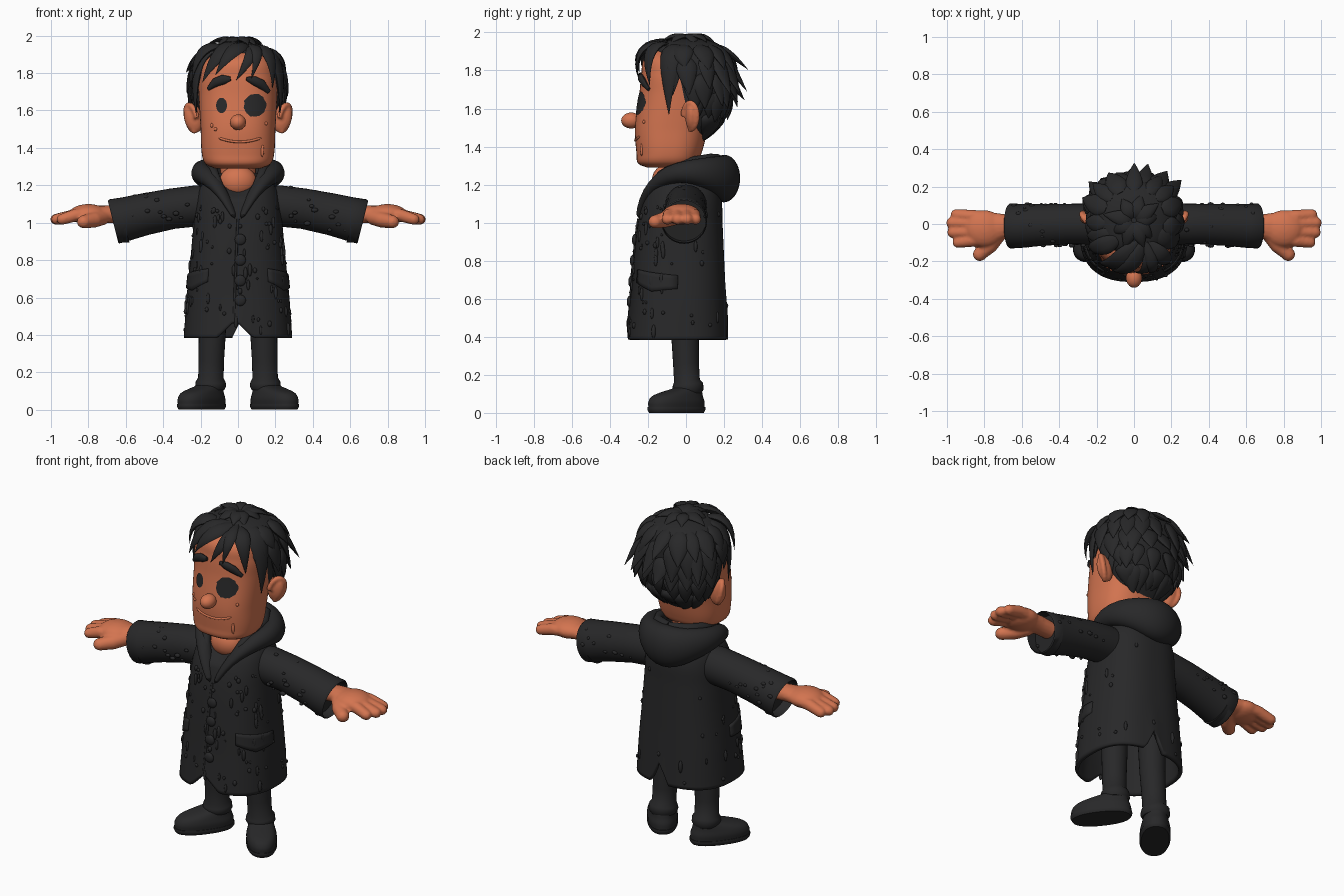
import bpy, bmesh, math, random
from mathutils import Vector, Matrix

if "Cube" in bpy.data.objects:
    bpy.data.objects.remove(bpy.data.objects["Cube"])
random.seed(4)
rad, rnd, new = math.radians, random.uniform, bmesh.new

def material(name, rgb):
    m = bpy.data.materials.new(name)
    m.diffuse_color = (*rgb, 1)
    m.use_nodes = True
    m.node_tree.nodes["Principled BSDF"].inputs["Base Color"].default_value = m.diffuse_color
    return m

DARK = material("charcoal", (0.021, 0.021, 0.022))
SKIN = material("warm skin", (0.65, 0.175, 0.08))

def finish(name, bm, mat, mirror=False, angle=50):
    bmesh.ops.recalc_face_normals(bm, faces=bm.faces)
    me = bpy.data.meshes.new(name)
    bm.to_mesh(me)
    me.materials.append(mat)
    me.polygons.foreach_set("use_smooth", [True] * len(me.polygons))
    me.set_sharp_from_angle(angle=rad(angle))
    ob = bpy.data.objects.new(name, me)
    bpy.context.collection.objects.link(ob)
    if mirror:
        ob.modifiers.new("mirror", "MIRROR").use_mirror_merge = False
    return ob

def skin_rings(bm, rings, caps=(True, True)):
    vs = [[bm.verts.new(p) for p in r] for r in rings]
    n = len(vs[0])
    for a, b in zip(vs, vs[1:]):
        for i in range(n):
            bm.faces.new((a[i], a[(i + 1) % n], b[(i + 1) % n], b[i]))
    for cap, ring in zip(caps, (vs[0], vs[-1])):
        if cap:
            bm.faces.new(ring)

def sample(rows, z):
    """Smoothly interpolate profile rows (z, centre y, rx, ry)."""
    z = min(max(z, rows[0][0]), rows[-1][0])
    i = max(k for k in range(len(rows) - 1) if rows[k][0] <= z)
    a, b, p, q = rows[i], rows[i + 1], rows[max(i - 1, 0)], rows[min(i + 2, len(rows) - 1)]
    h = b[0] - a[0]
    t = (z - a[0]) / h
    return [(2*t**3 - 3*t*t + 1) * a[k] + (t**3 - 2*t*t + t) * (b[k] - p[k]) / (b[0] - p[0]) * h
            + (3*t*t - 2*t**3) * b[k] + (t**3 - t*t) * (q[k] - a[k]) / (q[0] - a[0]) * h for k in (1, 2, 3)]

def surf(rows, ang, z, n=2.5, off=0):
    cy, rx, ry = sample(rows, z)
    f = lambda v: math.copysign(abs(v) ** (2 / n), v)
    return Vector(((rx + off) * f(math.cos(ang)), cy + (ry + off) * f(math.sin(ang)), z))

def loft(bm, rows, steps, segs=48, n=2.5, caps=(True, True)):
    z0, dz = rows[0][0], rows[-1][0] - rows[0][0]
    skin_rings(bm, [[surf(rows, math.tau * i / segs, z0 + dz * k / steps, n) for i in range(segs)]
                    for k in range(steps + 1)], caps)

def tube(bm, pts, radii, up=(0, 0, 1), segs=16):
    pts, rings = [Vector(p) for p in pts], []
    for k, p in enumerate(pts):
        t = (pts[min(k + 1, len(pts) - 1)] - pts[max(k - 1, 0)]).normalized()
        side = t.cross(Vector(up)).normalized()
        a, b = radii[k] if isinstance(radii[k], tuple) else (radii[k],) * 2
        rings.append([p + side * a * math.cos(w) + side.cross(t) * b * math.sin(w)
                      for w in (math.tau * i / segs for i in range(segs))])
    skin_rings(bm, rings)

def ball(bm, c, r, rot=Matrix(), sub=3):
    m = Matrix.Translation(c) @ rot.to_4x4() @ Matrix.Diagonal((*r, 1))
    bmesh.ops.create_icosphere(bm, subdivisions=sub, radius=1, matrix=m)

# head, neck, nose, ears
HEAD = [(1.29, -.105, .12, .10), (1.308, -.1, .168, .15), (1.36, -.09, .192, .17), (1.5, -.075, .2, .193),
        (1.68, -.035, .21, .21), (1.78, -.025, .212, .21), (1.87, -.025, .185, .19), (1.93, -.02, .09, .1)]
bm = new(); loft(bm, HEAD, 60, 64, 2.5); finish("head", bm, SKIN)

def face(x, z, off=0.0):
    cy, rx, ry = sample(HEAD, z)
    return Vector((x, cy - ry * (1 - min(abs(x / rx), 1) ** 2.5) ** .4 - off, z))

bm = new()
tube(bm, [(0, -.02, 1.1), (0, -.03, 1.25), (0, -.035, 1.36)], [.11, .095, .1], (0, 1, 0), 24)
ball(bm, (0, -.105, 1.22), (.1, .075, .085))
finish("neck", bm, SKIN)
bm = new(); ball(bm, (0, -.288, 1.537), (.043, .053, .042)); finish("nose", bm, SKIN)
bm = new()
ball(bm, (.238, .03, 1.56), (.05, .034, .082), Matrix.Rotation(.22, 4, "Y"))
ear = [(.247 + .028 * math.cos(a) + .015 * math.sin(a), .022 + .036 * math.cos(a), 1.56 + .07 * math.sin(a))
       for a in (rad(d) for d in range(-100, 181, 20))]
tube(bm, ear, [.015] * len(ear), (1, 0, 0), 10)
ears = finish("ears", bm, SKIN, True, 180)
rm = ears.modifiers.new("blend", "REMESH")
rm.mode, rm.voxel_size, rm.use_smooth_shade = "VOXEL", .008, True

# mouth, painted eyes, eyebrows
bm = new()
smile = [face(x, 1.432 + 1.7 * (x - .01) ** 2, -.001) for x in (.01 + .0115 * i for i in range(-10, 11))]
tube(bm, smile, [.002] + [.007] * 19 + [.002], (0, -1, 0), 8)
finish("mouth", bm, SKIN)
bm = new()
for cx, rx, rz, rough in ((-.088, .029, .041, 0), (.09, .06, .061, .06)):
    edge = [1 + rnd(-rough, rough) for i in range(32)]
    skin_rings(bm, [[face(cx + rx * f * edge[i] * math.cos(i * math.pi / 16),
                          1.627 + rz * f * edge[i] * math.sin(i * math.pi / 16), .005) for i in range(32)]
                    for f in (1, .75, .5, .25)], (False, True))
finish("eyes", bm, DARK)
bm = new()
for pts in (((-.16, 1.715), (-.12, 1.75), (-.08, 1.765), (-.04, 1.77)),
            ((.045, 1.77), (.085, 1.76), (.125, 1.74), (.165, 1.70))):
    tube(bm, [face(x, z, .008) for x, z in pts], [(.01, .008), (.024, .016), (.026, .016), (.012, .008)],
         (0, -1, 0), 10)
finish("eyebrows", bm, DARK)

# hair cap and locks
HAIR = [(1.42, .03, .10, .06), (1.5, .055, .165, .095), (1.6, .06, .212, .15), (1.7, .055, .228, .17),
        (1.8, .045, .235, .185), (1.88, .03, .215, .195), (1.93, .02, .165, .165), (1.96, .015, .1, .105),
        (1.975, .015, .02, .02)]
bm = new(); loft(bm, HAIR, 50, 48, 2.2); finish("hair_cap", bm, DARK)

def lock(bm, p0, p1, p2, w):
    p0, p1, p2 = Vector(p0), Vector(p1), Vector(p2)
    prof = (.4, .8, 1, 1, .9, .75, .55, .3, .03)
    tube(bm, [p0*(1-t)**2 + p1*2*t*(1-t) + p2*t*t for t in (k / 8 for k in range(9))],
         [(w * f, w * f * .38) for f in prof], (p0 + p1 + p2) / 3 - Vector((0, 0, 1.72)), 10)

bm = new()
for i in range(9):  # crown whorl
    a, r = math.tau * i / 9 + rnd(-.2, .2), rnd(.13, .17)
    c, s = math.cos(a), math.sin(a)
    lock(bm, (.01 * c, .02 + .01 * s, 1.965), (.08 * c, .02 + .08 * s, 2.0), (r * c, .02 + r * s, rnd(1.93, 1.96)), .042)
for z, count, size, flare in ((1.93, 11, .14, .055), (1.87, 12, .17, .07), (1.78, 11, .17, .055),
                              (1.68, 10, .15, .03), (1.57, 8, .13, 0)):
    lo, hi = (-40, 220) if z > 1.8 else (-15, 195) if z > 1.6 else (25, 155)
    for i in range(count):
        a = rad(lo + (hi - lo) * (i + .5) / count + rnd(-6, 6))
        d, f = size * rnd(.8, 1.2), flare * rnd(.6, 1.3) * (.6 + .75 * max(math.sin(a), 0))
        lock(bm, surf(HAIR, a, z, 2.3, -.01), surf(HAIR, a, z - d * .4, 2.3, .022),
             surf(HAIR, a, z - d, 2.3, f), rnd(.042, .058))
for p0, p1, p2, w in (((.02, -.1, 1.95), (-.1, -.25, 1.96), (-.19, -.205, 1.75), .055),
                      ((.05, -.1, 1.95), (-.03, -.29, 1.95), (-.12, -.245, 1.79), .045),
                      ((.08, -.1, 1.94), (.1, -.3, 1.93), (-.01, -.25, 1.76), .036),
                      ((.06, -.1, 1.95), (.14, -.29, 1.95), (.07, -.25, 1.77), .032),
                      ((.08, -.1, 1.94), (.2, -.23, 1.95), (.185, -.19, 1.72), .045),
                      ((.1, -.05, 1.93), (.26, -.1, 1.92), (.222, -.09, 1.57), .06),
                      ((-.1, -.05, 1.93), (-.26, -.1, 1.92), (-.222, -.09, 1.57), .06),
                      ((-.08, -.08, 1.94), (-.22, -.15, 1.97), (-.245, -.12, 1.76), .05)):
    lock(bm, p0, p1, p2, w)
finish("hair_locks", bm, DARK)

# coat with neckline, front notch and back slit
COAT = [(.39, -.045, .29, .265), (.6, -.04, .275, .25), (.8, -.037, .255, .238), (1.0, -.03, .237, .222),
        (1.12, -.018, .225, .205), (1.2, -.01, .195, .172), (1.265, 0, .12, .11)]
bm = new(); loft(bm, COAT, 44, 96, 2.5, (False, True))
for v in bm.verts:
    x = abs(v.co.x)
    if v.co.z < .7:
        low = max(.385, .48 - .95 * abs(v.co.x + .015) if v.co.y < -.1 else .52 - 2.2 * abs(v.co.x - .03))
        v.co.z = low + (v.co.z - .39) * (.7 - low) / .31
    elif v.co.z > 1.13 and v.co.y < -.05 and x < .12:
        v.co.y += .07 * (1 - x / .12) * min((v.co.z - 1.13) / .05, 1)
sol = finish("coat", bm, DARK).modifiers.new("cloth", "SOLIDIFY")
sol.thickness, sol.offset = .022, -1

# hood roll with lapels, inner collar
bm = new()
half = [((.015, -.25, 1.02), (.02, .014)), ((.06, -.222, 1.12), (.034, .02)), ((.115, -.17, 1.2), (.042, .034)),
        ((.175, -.09, 1.255), (.05, .05)), ((.205, .0, 1.27), (.055, .057)), ((.185, .09, 1.265), (.065, .078)),
        ((.12, .165, 1.25), (.075, .102)), ((.055, .196, 1.235), (.085, .122))]
path = half + [((0, .202, 1.23), (.088, .13))] + [((-p[0], p[1], p[2]), r) for p, r in reversed(half)]
tube(bm, [p for p, r in path], [r for p, r in path], (0, 0, 1), 20)
finish("hood", bm, DARK, angle=80).modifiers.new("smooth", "SUBSURF").levels = 1
bm = new()
tube(bm, [(.085, -.185, 1.17), (.125, -.13, 1.25), (.145, -.04, 1.3), (.14, .05, 1.32), (.1, .13, 1.335),
          (0, .165, 1.335)], [.018, .026, .03, .03, .028, .026])
finish("collar", bm, DARK, True, 80)

# front seam, buttons, pocket flaps
bm = new()
tube(bm, [surf(COAT, rad(270 - .3 * k), 1.02 - .54 * k / 8, 2.5, .001) for k in range(9)], [.007] * 9, (0, -1, 0), 8)
finish("coat_seam", bm, DARK)
bm = new()
for z in (.91, .80, .69, .585):
    ball(bm, (.012, surf(COAT, rad(270), z).y - .006, z), (.03, .014, .03))
finish("buttons", bm, DARK)
bm = new()
grid = [[bm.verts.new(surf(COAT, rad(-58 + 7.2 * i), .755 - .004 * i - j / 4 * (.1 - .03 * abs(i / 4 - 1)), 2.5, .008))
         for i in range(9)] for j in range(5)]
for a, b in zip(grid, grid[1:]):
    for i in range(8):
        bm.faces.new((a[i], a[i + 1], b[i + 1], b[i]))
finish("pocket_flaps", bm, DARK, True).modifiers.new("cloth", "SOLIDIFY").thickness = .018

# sleeves with open cuffs
bm = new()
tube(bm, [(.1, 0, 1.09), (.22, 0, 1.09), (.35, 0, 1.075), (.5, -.005, 1.045), (.6, -.01, 1.02), (.66, -.01, 1.007),
          (.668, -.01, 1.005)], [.1, .11, .108, .112, .117, .121, .114], (0, 0, 1), 32)
cuff = [f for f in bm.faces if len(f.verts) > 4 and f.calc_center_median().x > .5]
bmesh.ops.inset_region(bm, faces=cuff, thickness=.02)
for v in cuff[0].verts:
    v.co.x -= .06
finish("sleeves", bm, DARK, True)

# hands: blended palm, fingers and thumb
bm = new()
tube(bm, [(.58, -.01, 1.035), (.68, -.01, 1.045), (.76, -.02, 1.045)], [(.055, .045), (.062, .048), (.085, .046)])
ball(bm, (.8, -.025, 1.045), (.105, .1, .055))
for y0, y1, tip in ((.035, .05, .95), (.0, .006, .973), (-.04, -.045, .968), (-.08, -.098, .94)):
    tube(bm, [(.79, y0, 1.045), (.87, (y0 + y1) / 2, 1.04), (tip, y1, 1.018)], [.034, .034, .03])
    ball(bm, (tip, y1, 1.018), (.031, .03, .029))
tube(bm, [(.72, -.05, 1.03), (.77, -.115, 1.015), (.825, -.162, 1.005)], [.042, .042, .036])
ball(bm, (.825, -.162, 1.005), (.037, .037, .035))
hands = finish("hands", bm, SKIN, True, 180)
rm = hands.modifiers.new("blend", "REMESH")
rm.mode, rm.voxel_size, rm.use_smooth_shade = "VOXEL", .009, True
hands.modifiers.new("soften", "SMOOTH").iterations = 2

# trousers and shoes
bm = new()
tube(bm, [(.135, -.01, .62), (.138, -.005, .4), (.143, .0, .26), (.145, .005, .17), (.146, .01, .15),
          (.146, .01, .125), (.146, .01, .105)], [.078, .072, .068, .068, .08, .083, .072], (0, 1, 0), 28)
finish("trouser_legs", bm, DARK, True)
turn = Matrix.Translation((.195, -.05, 0)) @ Matrix.Rotation(rad(37), 4, "Z")
SOLE = [(0, 0, .078, .165), (.015, 0, .086, .174), (.03, 0, .086, .174)]
SHOE = [(.028, 0, .083, .17), (.06, 0, .085, .168), (.09, .008, .078, .15), (.112, .04, .07, .113),
        (.128, .07, .064, .079), (.145, .08, .058, .062)]
for name, rows, steps in (("shoe_soles", SOLE, 4), ("shoes", SHOE, 16)):
    bm = new()
    loft(bm, rows, steps, 40, 2.3)
    bm.transform(turn)
    finish(name, bm, DARK, True)

# drips and splashes
bm = new()
for i in range(110):
    a, r = rad(rnd(185, 355) if i < 90 else rnd(0, 180)), rnd(.006, .012)
    ball(bm, surf(COAT, a, rnd(.42, 1.1)), (r, r, r * random.choice((1, 1.4, 3.2))), sub=2)
for i in range(60):
    x, a, r = rnd(.27, .65), rad(rnd(-50, 200)), rnd(.007, .013)
    ball(bm, (x * random.choice((1, -1)), -.005 - .111 * math.cos(a), 1.09 - .19 * (x - .22) + .112 * math.sin(a)),
         (r * rnd(1, 1.6), r, r), sub=2)
finish("coat_drips", bm, DARK)
bm = new()
for x, z, h in ((.13, 1.385, .035), (-.14, 1.52, .012), (-.12, 1.5, .01), (.15, 1.53, .01)):
    ball(bm, face(x, z), (.009, .008, h), sub=2)
finish("face_drips", bm, SKIN)
